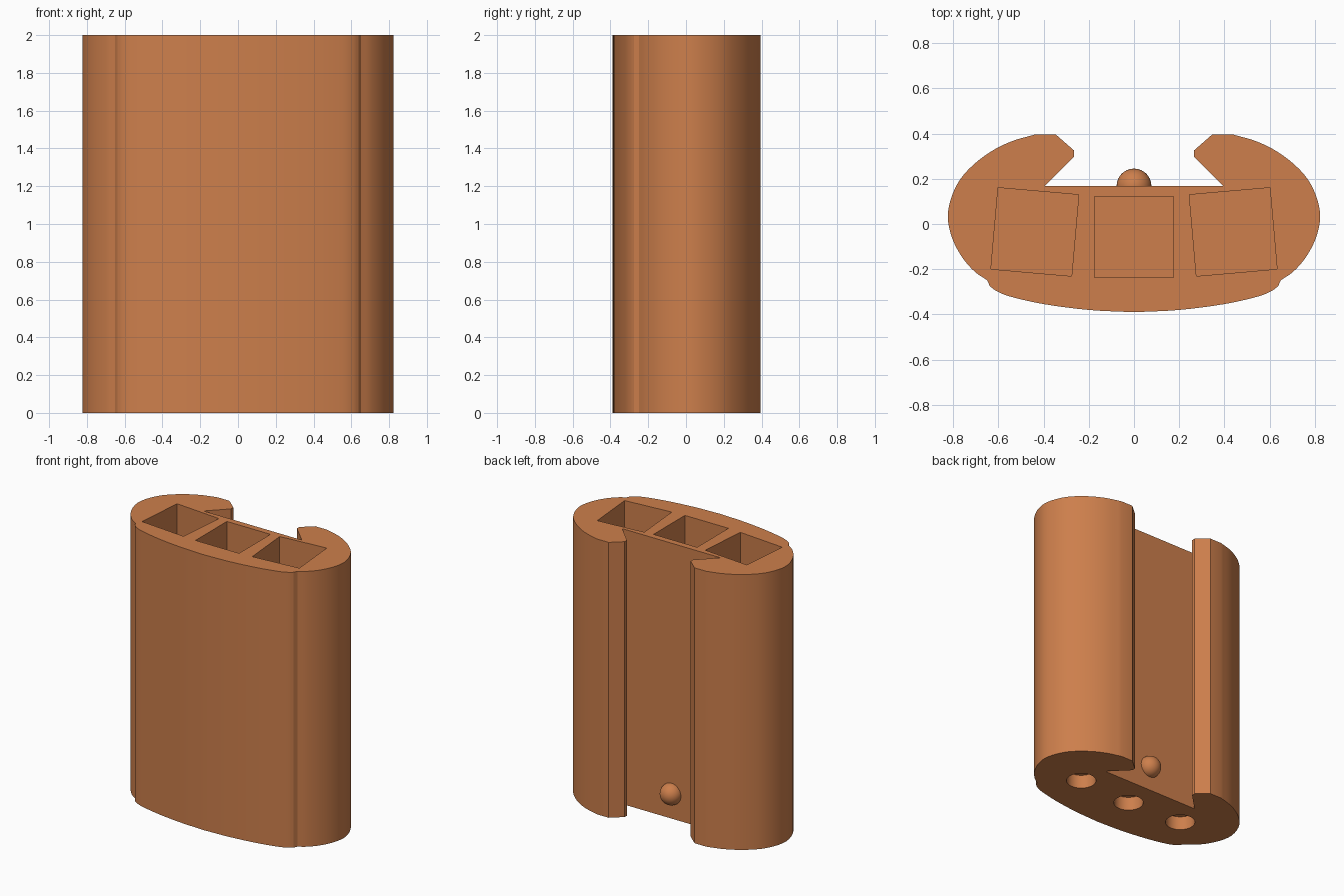
import bpy, bmesh, math
from mathutils import Vector

if "Cube" in bpy.data.objects:
    bpy.data.objects.remove(bpy.data.objects["Cube"])

HEIGHT = 2.0
clay = bpy.data.materials.new("terracotta")
clay.diffuse_color = (0.61, 0.212, 0.072, 1)
clay.use_nodes = True
clay.node_tree.nodes["Principled BSDF"].inputs["Base Color"].default_value = clay.diffuse_color


def make_object(name, bm):
    bmesh.ops.recalc_face_normals(bm, faces=bm.faces)
    mesh = bpy.data.meshes.new(name)
    bm.to_mesh(mesh)
    bm.free()
    mesh.materials.append(clay)
    ob = bpy.data.objects.new(name, mesh)
    bpy.context.collection.objects.link(ob)
    return ob


def prism(name, outline, z0, z1):
    bm = bmesh.new()
    face = bm.faces.new([bm.verts.new((x, y, z0)) for x, y in outline])
    top = bmesh.ops.extrude_face_region(bm, geom=[face])["geom"]
    bmesh.ops.translate(bm, vec=(0, 0, z1 - z0),
                        verts=[v for v in top if isinstance(v, bmesh.types.BMVert)])
    return make_object(name, bm)


def smooth_path(points, steps=4):
    """Catmull-Rom curve through the points."""
    p = [Vector(q) for q in points]
    p = [2 * p[0] - p[1]] + p + [2 * p[-1] - p[-2]]
    out = []
    for a, b, c, d in zip(p, p[1:], p[2:], p[3:]):
        for i in range(steps):
            t = i / steps
            out.append(tuple(0.5 * (2 * b + (c - a) * t + (2 * a - 5 * b + 4 * c - d) * t * t
                                    + (3 * b - a - 3 * c + d) * t ** 3)))
    return out + [tuple(points[-1])]


# Right half of the cross-section: front bow, rounded side, hooked back rail
front = [(0, -0.39), (0.2, -0.38), (0.4, -0.354), (0.55, -0.32), (0.61, -0.295), (0.637, -0.275)]
side = [(0.65, -0.248), (0.705, -0.21), (0.76, -0.147), (0.803, -0.065), (0.823, 0.025),
        (0.81, 0.11), (0.77, 0.195), (0.71, 0.262), (0.63, 0.322), (0.54, 0.366), (0.44, 0.395)]
hook = [(0.345, 0.395), (0.265, 0.325), (0.265, 0.298), (0.395, 0.168)]
half = smooth_path(front) + smooth_path(side) + hook
outline = half + [(-x, y) for x, y in reversed(half[1:])]
body = prism("body", outline, 0, HEIGHT)

# Square pockets from the top and round sockets in the underside
cutters = []
for x, y, w, d, turn in ((-0.4385, -0.035, 0.358, 0.361, -5),
                         (0, -0.0575, 0.35, 0.36, 0),
                         (0.4385, -0.035, 0.358, 0.361, 5)):
    c, s = math.cos(math.radians(turn)), math.sin(math.radians(turn))
    corners = [(i * w / 2, j * d / 2) for i, j in ((-1, -1), (1, -1), (1, 1), (-1, 1))]
    square = [(x + u * c - v * s, y + u * s + v * c) for u, v in corners]
    circle = [(x + 0.1 * math.cos(k * math.tau / 48), y + 0.1 * math.sin(k * math.tau / 48))
              for k in range(48)]
    cutters.append(prism("pocket_cutter", square, 0.15, HEIGHT + 0.1))
    cutters.append(prism("socket_cutter", circle, -0.1, 0.1))

for cutter in cutters:
    mod = body.modifiers.new("cut", "BOOLEAN")
    mod.operation = "DIFFERENCE"
    mod.solver = "EXACT"
    mod.object = cutter
bpy.context.view_layer.objects.active = body
body.select_set(True)
for mod in list(body.modifiers):
    bpy.ops.object.modifier_apply(modifier=mod.name)
for cutter in cutters:
    bpy.data.objects.remove(cutter)
bpy.ops.object.shade_smooth_by_angle(angle=math.radians(25))

# Locating bump on the back channel wall
bm = bmesh.new()
bmesh.ops.create_uvsphere(bm, u_segments=32, v_segments=16, radius=0.077)
bmesh.ops.translate(bm, vec=(0, 0.168, 0.18), verts=bm.verts)
bmesh.ops.bisect_plane(bm, geom=bm.verts[:] + bm.edges[:] + bm.faces[:],
                       plane_co=(0, 0.166, 0), plane_no=(0, -1, 0), clear_outer=True)
for f in bm.faces:
    f.smooth = True
make_object("locating_bump", bm)
